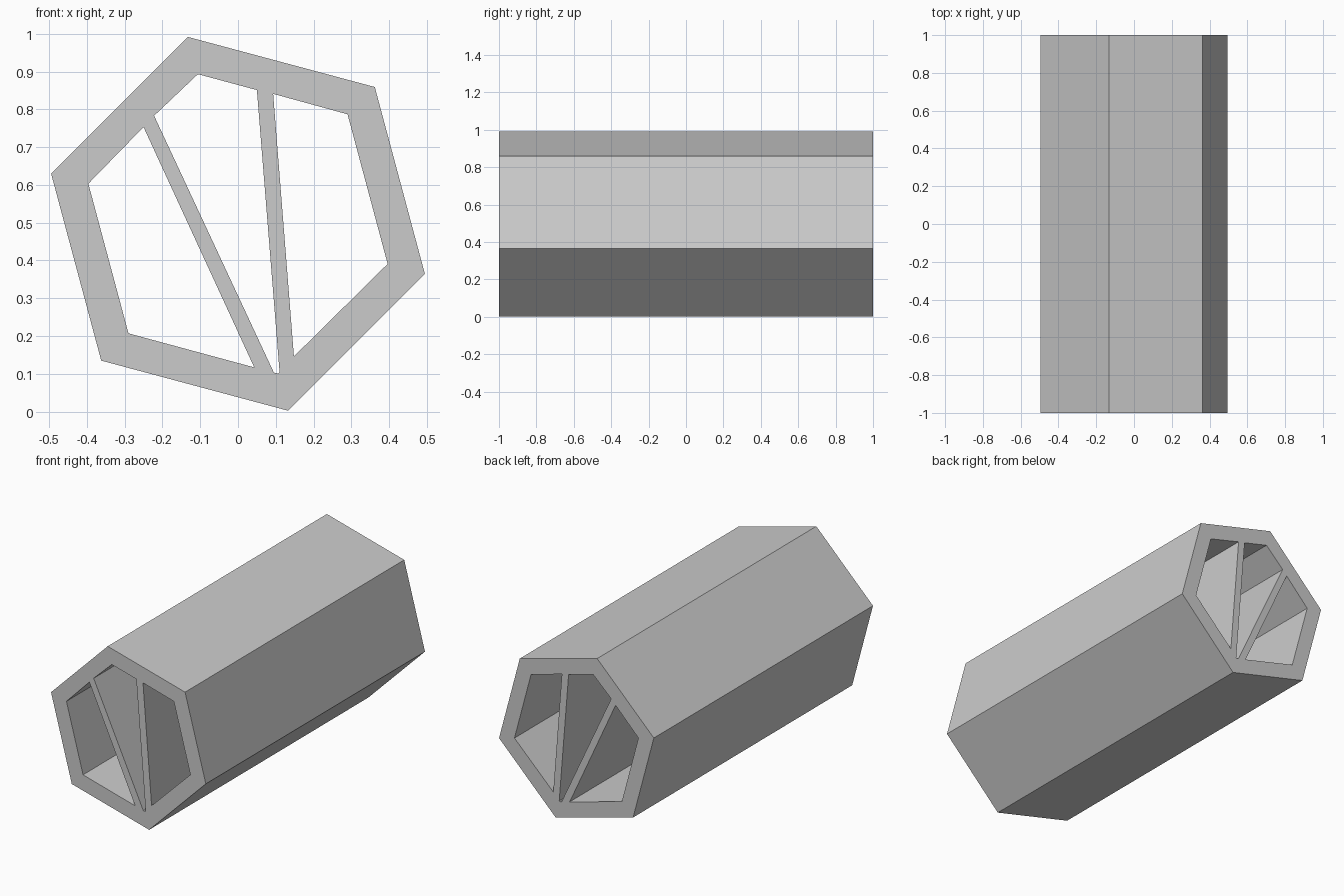
import bpy
from math import cos, sin, radians

cube = bpy.data.objects.get("Cube")
if cube:
    bpy.data.objects.remove(cube, do_unlink=True)

CENTRE_Z = 0.497


def hexagon(radius):
    """Tilted hexagon, starting at its lowest corner."""
    angles = [radians(-75 + 60 * i) for i in range(6)]
    return [(radius * cos(a), CENTRE_Z + radius * sin(a)) for a in angles]


# Cross-section: outer wall and three chambers parted by two thin ribs
outer = hexagon(0.512)
low, right_low, right_up, top, left_up, left_low = hexagon(0.41)
chambers = [
    [(-0.25, 0.753), left_up, left_low, (0.043, 0.117)],
    [(-0.222, 0.783), top, (0.05, 0.851), (0.11, 0.105), low, (0.095, 0.103)],
    [(0.093, 0.841), right_up, right_low, (0.148, 0.146)],
]

# Filled profile extruded along the length of the tube
profile = bpy.data.curves.new("ribbed_hexagonal_tube", "CURVE")
profile.dimensions = "2D"
profile.fill_mode = "BOTH"
profile.extrude = 1.0
for loop in [outer] + chambers:
    spline = profile.splines.new("POLY")
    spline.points.add(len(loop) - 1)
    for point, (x, z) in zip(spline.points, loop):
        point.co = (x, z, 0, 1)
    spline.use_cyclic_u = True
    spline.use_smooth = False

tube = bpy.data.objects.new("ribbed_hexagonal_tube", profile)
tube.rotation_euler.x = radians(90)
bpy.context.collection.objects.link(tube)

# Single grey colour
grey = bpy.data.materials.new("light_grey")
grey.use_nodes = True
colour = (0.6, 0.6, 0.6, 1)
grey.diffuse_color = colour
grey.node_tree.nodes["Principled BSDF"].inputs["Base Color"].default_value = colour
profile.materials.append(grey)

# Turn the extruded profile into a flat-shaded mesh
bpy.ops.object.select_all(action="DESELECT")
tube.select_set(True)
bpy.context.view_layer.objects.active = tube
bpy.ops.object.convert(target="MESH")
bpy.ops.object.shade_flat()
